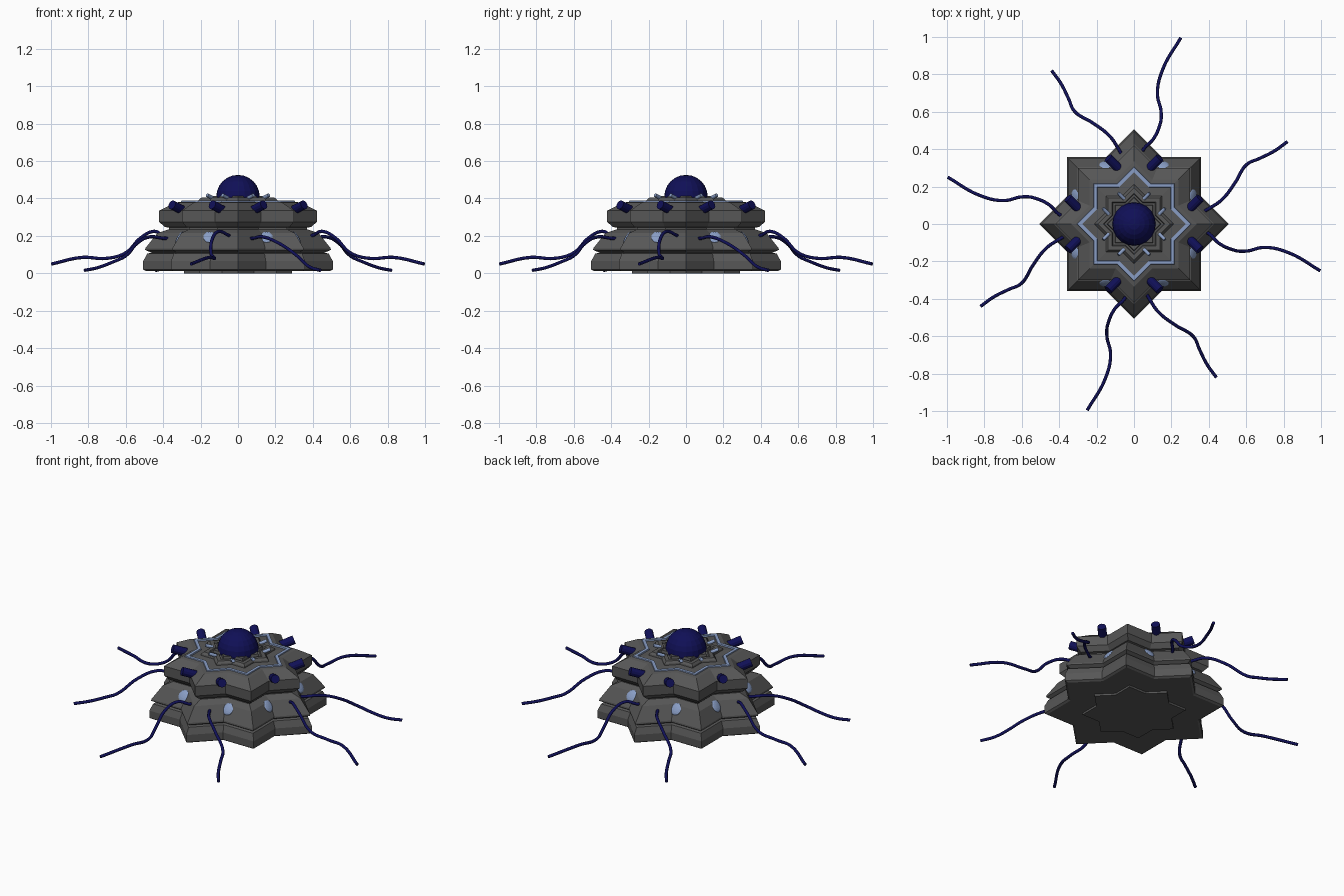
import bpy, bmesh, math
from mathutils import Vector, Matrix

if "Cube" in bpy.data.objects:
    bpy.data.objects.remove(bpy.data.objects["Cube"])


def material(name, rgb):
    m = bpy.data.materials.new(name)
    m.diffuse_color = (*rgb, 1)
    m.use_nodes = True
    m.node_tree.nodes["Principled BSDF"].inputs["Base Color"].default_value = m.diffuse_color
    return m


STONE = material("grey stone", (0.095, 0.095, 0.095))
NAVY = material("deep navy", (0.005, 0.005, 0.095))
PALE = material("pale blue", (0.25, 0.34, 0.56))
NOTCH = math.cos(math.pi / 4) / math.cos(math.pi / 8)  # inner / tip radius


def finish(name, bm, *mats):
    bmesh.ops.recalc_face_normals(bm, faces=bm.faces[:])
    me = bpy.data.meshes.new(name)
    bm.to_mesh(me)
    bm.free()
    for m in mats:
        me.materials.append(m)
    ob = bpy.data.objects.new(name, me)
    bpy.context.collection.objects.link(ob)
    return ob


def star_stack(name, profile, pale_steps=()):
    """Loft eight-pointed stars through (tip radius, height) pairs."""
    bm = bmesh.new()
    rings = []
    for r, z in profile:
        ring = []
        for i in range(16):
            a = i * math.pi / 8
            q = r * (NOTCH if i % 2 else 1)
            ring.append(bm.verts.new((q * math.cos(a), q * math.sin(a), z)))
        rings.append(ring)
    for k in range(len(rings) - 1):
        for i in range(16):
            j = (i + 1) % 16
            f = bm.faces.new((rings[k][i], rings[k][j], rings[k + 1][j], rings[k + 1][i]))
            f.material_index = 1 if k in pale_steps else 0
    bm.faces.new(rings[0])
    bm.faces.new(rings[-1])
    return finish(name, bm, STONE, PALE)


def aim(pos, direction):
    return Matrix.Translation(pos) @ Vector(direction).to_track_quat('Z', 'Y').to_matrix().to_4x4()


def stud_ring(name, x, y, z, radius, length, tilt, mat):
    """Short rods on both sides of each axis point, facing the diagonals."""
    bm = bmesh.new()
    c = math.cos(tilt) * math.sqrt(0.5)
    for px, py in ((x, y), (y, x)):
        for sx in (1, -1):
            for sy in (1, -1):
                bmesh.ops.create_cone(
                    bm, cap_ends=True, segments=12, radius1=radius, radius2=radius, depth=length,
                    matrix=aim((sx * px, sy * py, z), (sx * c, sy * c, math.sin(tilt))))
    return finish(name, bm, mat)


# Star-shaped tiers
star_stack("bottom_plate", [(0.29, 0.0), (0.29, 0.02)])
star_stack("base_slab", [(0.49, 0.012), (0.507, 0.02), (0.507, 0.065), (0.485, 0.105), (0.44, 0.115)])
star_stack("body", [(0.44, 0.10), (0.497, 0.125), (0.495, 0.135), (0.43, 0.215), (0.37, 0.235), (0.37, 0.26)])
star_stack("upper_ring", [(0.36, 0.243), (0.39, 0.247), (0.422, 0.275), (0.422, 0.335), (0.335, 0.378),
                          (0.305, 0.382), (0.303, 0.388), (0.278, 0.388), (0.276, 0.38), (0.2, 0.385)],
           pale_steps=(5, 6, 7))
star_stack("crown_tier", [(0.215, 0.37), (0.21, 0.393), (0.195, 0.405), (0.165, 0.405),
                          (0.16, 0.397), (0.145, 0.397), (0.14, 0.412), (0.1, 0.412)])

# Central dome
bm = bmesh.new()
bmesh.ops.create_uvsphere(bm, u_segments=20, v_segments=12, radius=0.116,
                          matrix=Matrix.Translation((0, 0, 0.41)))
finish("dome", bm, NAVY)

# Studs on the ring and small pegs around the dome
stud_ring("ring_studs", 0.325, 0.11, 0.352, 0.025, 0.085, math.radians(20), NAVY)
stud_ring("crown_pegs", 0.15, 0.068, 0.41, 0.01, 0.045, math.radians(20), PALE)

# Pale lenses set in the sloping body faces beside the notches
bm = bmesh.new()
for k in range(4):
    turn = Matrix.Rotation(k * math.pi / 2, 4, 'Z')
    for s in (1, -1):
        m = turn @ aim((0.313, s * 0.152, 0.193), (0.82, 0, 0.57)) @ Matrix.Diagonal((1, 1, 0.3, 1))
        bmesh.ops.create_uvsphere(bm, u_segments=14, v_segments=8, radius=0.036, matrix=m)
finish("body_lenses", bm, PALE)

# Cables: two shapes, each repeated four times around
CABLE_A = [(0.03, 0.36, 0.19), (0.055, 0.405, 0.205), (0.10, 0.45, 0.224), (0.135, 0.52, 0.19),
           (0.145, 0.60, 0.11), (0.125, 0.70, 0.08), (0.155, 0.83, 0.085), (0.25, 0.995, 0.05)]
CABLE_B = [(-0.06, 0.36, 0.185), (-0.085, 0.405, 0.188), (-0.13, 0.47, 0.195), (-0.22, 0.54, 0.16),
           (-0.32, 0.605, 0.09), (-0.35, 0.67, 0.06), (-0.39, 0.75, 0.03), (-0.44, 0.82, 0.016)]
for label, path in (("long", CABLE_A), ("short", CABLE_B)):
    cu = bpy.data.curves.new(label + "_cables", 'CURVE')
    cu.dimensions = '3D'
    cu.bevel_depth = 0.009
    cu.bevel_resolution = 2
    cu.resolution_u = 6
    cu.use_fill_caps = True
    for k in range(4):
        turn = Matrix.Rotation(k * math.pi / 2, 3, 'Z')
        sp = cu.splines.new('BEZIER')
        sp.bezier_points.add(len(path) - 1)
        for bp, p in zip(sp.bezier_points, path):
            bp.co = turn @ Vector(p)
            bp.handle_left_type = bp.handle_right_type = 'AUTO'
    cu.materials.append(NAVY)
    bpy.context.collection.objects.link(bpy.data.objects.new(label + "_cables", cu))
